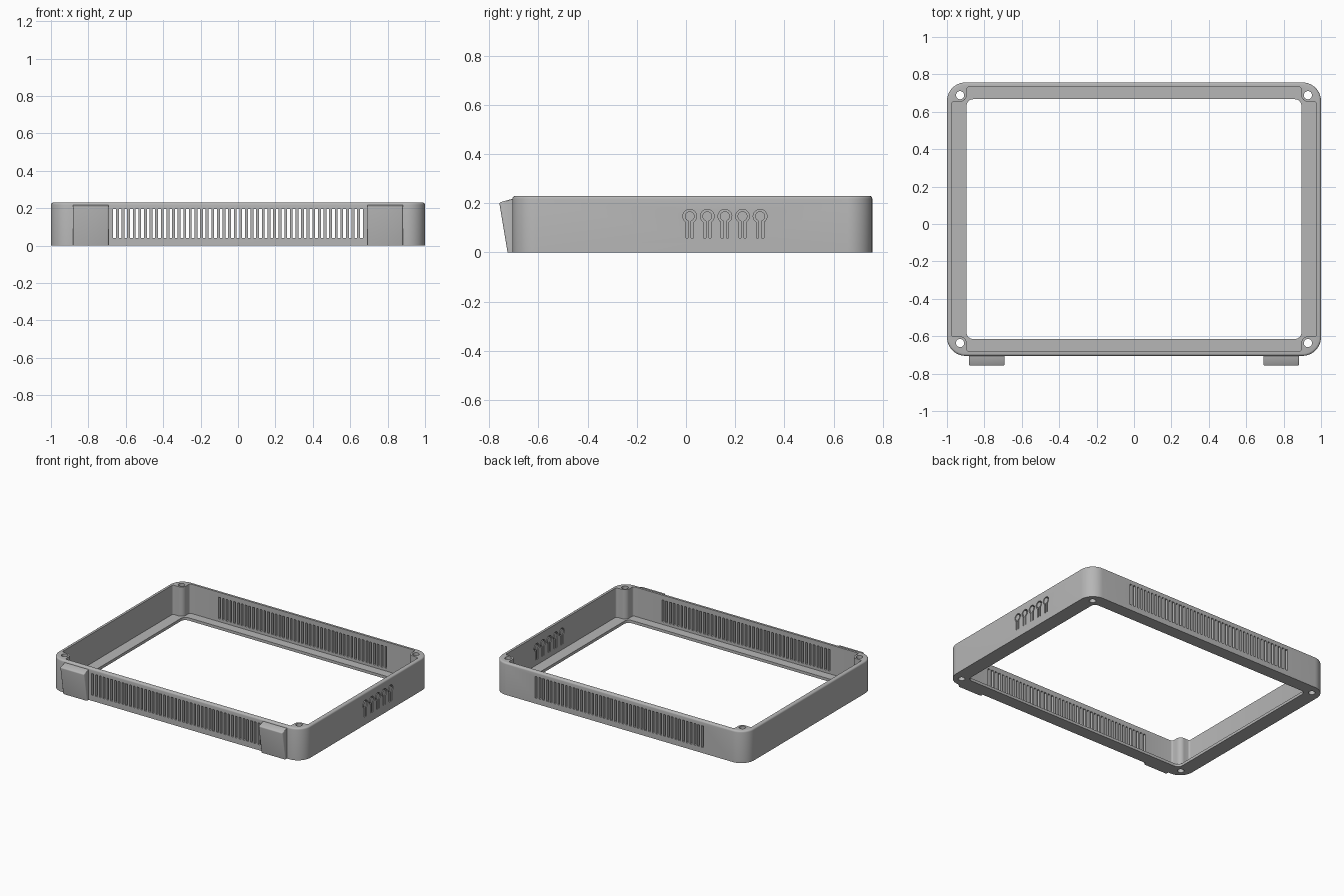
import bpy, bmesh, math
from mathutils import Vector

if "Cube" in bpy.data.objects:
    bpy.data.objects.remove(bpy.data.objects["Cube"])

YC = 0.026            # centre of the frame in y
HX, HY = 1.0, 0.731   # outer half sizes
H, WALL, FLOOR = 0.23, 0.025, 0.02
PX, PY = 0.93, 0.6625  # screw post offsets

grey = bpy.data.materials.new("plain grey")
grey.diffuse_color = (0.47, 0.47, 0.47, 1)
grey.use_nodes = True
grey.node_tree.nodes["Principled BSDF"].inputs["Base Color"].default_value = grey.diffuse_color


def arc(cx, cy, r, a0, a1, n=10):
    return [(cx + r * math.cos(math.radians(a0 + (a1 - a0) * i / n)),
             cy + r * math.sin(math.radians(a0 + (a1 - a0) * i / n))) for i in range(n + 1)]


def rounded(hx, hy, r, n=12):
    pts = []
    for sx, sy, a in ((1, 1, 0), (-1, 1, 90), (-1, -1, 180), (1, -1, 270)):
        pts += arc(sx * (hx - r), YC + sy * (hy - r), r, a, a + 90, n)
    return pts


def loft(bm, loops):
    """Solid from stacked loops of 3D points."""
    rings = [[bm.verts.new(p) for p in loop] for loop in loops]
    n = len(rings[0])
    for a, b in zip(rings, rings[1:]):
        for i in range(n):
            bm.faces.new((a[i], a[(i + 1) % n], b[(i + 1) % n], b[i]))
    bm.faces.new(rings[0][::-1])
    bm.faces.new(rings[-1])


def prism(bm, pts, lo, hi, axis="z"):
    place = {"z": lambda p, h: Vector((p[0], p[1], h)),
             "x": lambda p, h: Vector((h, p[0], p[1]))}[axis]
    loft(bm, [[place(p, h) for p in pts] for h in (lo, hi)])


def make(name, bm):
    bmesh.ops.recalc_face_normals(bm, faces=bm.faces[:])
    me = bpy.data.meshes.new(name)
    bm.to_mesh(me)
    bm.free()
    me.materials.append(grey)
    ob = bpy.data.objects.new(name, me)
    bpy.context.collection.objects.link(ob)
    return ob


def smooth(ob):
    ob.data.shade_smooth()
    ob.data.set_sharp_from_angle(angle=math.radians(30))


# Outer body with a rounded top rim
bm = bmesh.new()
sections = [(0, 0)] + [(0.012 * (1 - math.cos(t)), H - 0.012 + 0.012 * math.sin(t))
                       for t in (math.pi / 2 * i / 4 for i in range(5))]
loft(bm, [[(x, y, z) for x, y in rounded(HX - d, HY - d, 0.1 - d)] for d, z in sections])
frame = make("frame", bm)

cutters = []

# Cavity whose corners wrap round the screw posts
ix, iy, f, r = HX - WALL, HY - WALL, 0.012, 0.035
quarter = (arc(ix - f, PY - r - f, f, 0, 90, 4)
           + arc(PX, PY, r, 270, 180, 12)
           + arc(PX - r - f, iy - f, f, 0, 90, 4))
cavity = []
for sx, sy in ((1, 1), (-1, 1), (-1, -1), (1, -1)):
    part = [(sx * x, YC + sy * y) for x, y in quarter]
    cavity += part if sx * sy > 0 else part[::-1]
bm = bmesh.new()
prism(bm, cavity, FLOOR, H + 0.1)
cutters.append(make("cavity_cutter", bm))

# Opening in the floor
bm = bmesh.new()
prism(bm, rounded(0.895, 0.641, 0.035, 8), -0.1, FLOOR + 0.05)
cutters.append(make("opening_cutter", bm))

# Screw holes
bm = bmesh.new()
for sx in (-1, 1):
    for sy in (-1, 1):
        prism(bm, arc(sx * PX, YC + sy * PY, 0.022, 0, 345, 23), -0.1, H + 0.1)
cutters.append(make("screw_hole_cutter", bm))

# Vent slots through the front and back walls
bm = bmesh.new()
for i in range(45):
    x = (i - 22) * 0.03
    for sy in (-1, 1):
        y = YC + sy * HY
        rect = [(x - 0.0075, y - 0.05), (x + 0.0075, y - 0.05),
                (x + 0.0075, y + 0.05), (x - 0.0075, y + 0.05)]
        prism(bm, rect, 0.04, 0.195)
cutters.append(make("vent_cutter", bm))

# Keyhole gaps that leave flexible button tabs in the right wall
bm = bmesh.new()
for i in range(5):
    y, z, foot = 0.015 + i * 0.0715, 0.147, 0.058
    ao = math.degrees(math.asin(0.015 / 0.028))
    ai = math.degrees(math.asin(0.006 / 0.020))
    gap = ([(y + 0.015, foot)] + arc(y, z, 0.028, -90 + ao, 270 - ao, 24) + [(y - 0.015, foot)]
           + [(y - 0.006, foot)] + arc(y, z, 0.020, 270 - ai, -90 + ai, 24) + [(y + 0.006, foot)])
    prism(bm, gap, 0.95, 1.05, "x")
cutters.append(make("button_gap_cutter", bm))

# Cut everything out of the body
for c in cutters:
    m = frame.modifiers.new(c.name, "BOOLEAN")
    m.operation, m.solver, m.object = "DIFFERENCE", "EXACT", c
bpy.context.view_layer.update()
dg = bpy.context.evaluated_depsgraph_get()
cut_mesh = bpy.data.meshes.new_from_object(frame.evaluated_get(dg))
frame.modifiers.clear()
frame.data = cut_mesh
for c in cutters:
    bpy.data.objects.remove(c)
smooth(frame)

# Sloped wedge pads on the front
side = [(-0.70, 0), (-0.725, 0), (-0.759, 0.203), (-0.708, 0.217), (-0.70, 0.217)]
for label, cx in (("left", -0.787), ("right", 0.787)):
    bm = bmesh.new()
    prism(bm, side, cx - 0.095, cx + 0.095, "x")
    edges = [e for e in bm.edges if all(v.co.y < -0.704 for v in e.verts)
             and any(v.co.z > 0.1 for v in e.verts)
             and any(v.co.y < -0.75 for v in e.verts)]
    bmesh.ops.bevel(bm, geom=edges, offset=0.007, segments=3, profile=0.5, affect="EDGES")
    smooth(make(label + "_front_pad", bm))
